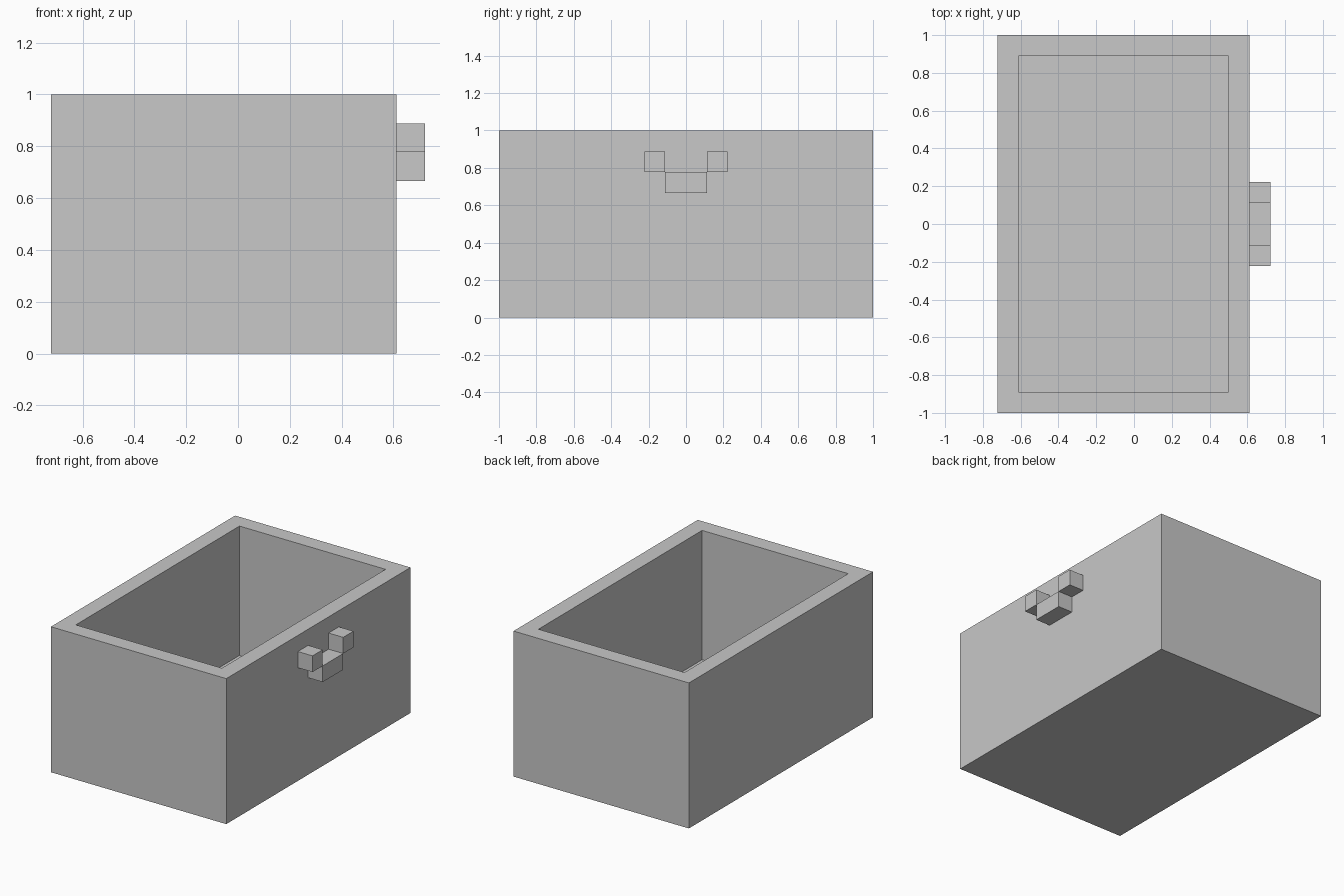
import bpy
import bmesh
from mathutils import Vector

cube = bpy.data.objects.get("Cube")
if cube:
    bpy.data.objects.remove(cube, do_unlink=True)

U = 1 / 9  # wall thickness and handle block size

grey = bpy.data.materials.new("plain grey")
grey.use_nodes = True
colour = (0.58, 0.58, 0.58, 1)
grey.diffuse_color = colour
grey.node_tree.nodes["Principled BSDF"].inputs["Base Color"].default_value = colour


def box(name, low, high, hollow=False):
    """Flat-sided box between two corners, given in blocks; optionally open at the top."""
    low, high = Vector(low) * U, Vector(high) * U
    bm = bmesh.new()
    bmesh.ops.create_cube(bm, size=1)
    bmesh.ops.scale(bm, vec=high - low, verts=bm.verts)
    bmesh.ops.translate(bm, vec=(low + high) / 2, verts=bm.verts)
    bm.normal_update()
    if hollow:
        # Inset the top face for the rim, then sink it to the floor
        top = max(bm.faces, key=lambda f: f.calc_center_median().z)
        bmesh.ops.inset_region(bm, faces=[top], thickness=U, use_even_offset=True)
        sunk = bmesh.ops.extrude_discrete_faces(bm, faces=[top])["faces"][0]
        bmesh.ops.translate(bm, vec=(0, 0, U - high.z), verts=sunk.verts)
    mesh = bpy.data.meshes.new(name)
    bm.to_mesh(mesh)
    bm.free()
    mesh.materials.append(grey)
    obj = bpy.data.objects.new(name, mesh)
    bpy.context.collection.objects.link(obj)


# Open drawer tray
box("drawer_tray", (-6.5, -9, 0), (5.5, 9, 9), hollow=True)

# Stepped handle on the outer face
box("handle_bar", (5.5, -1, 6), (6.5, 1, 7))
for name, y in (("handle_tip_right", -2), ("handle_tip_left", 1)):
    box(name, (5.5, y, 7), (6.5, y + 1, 8))
